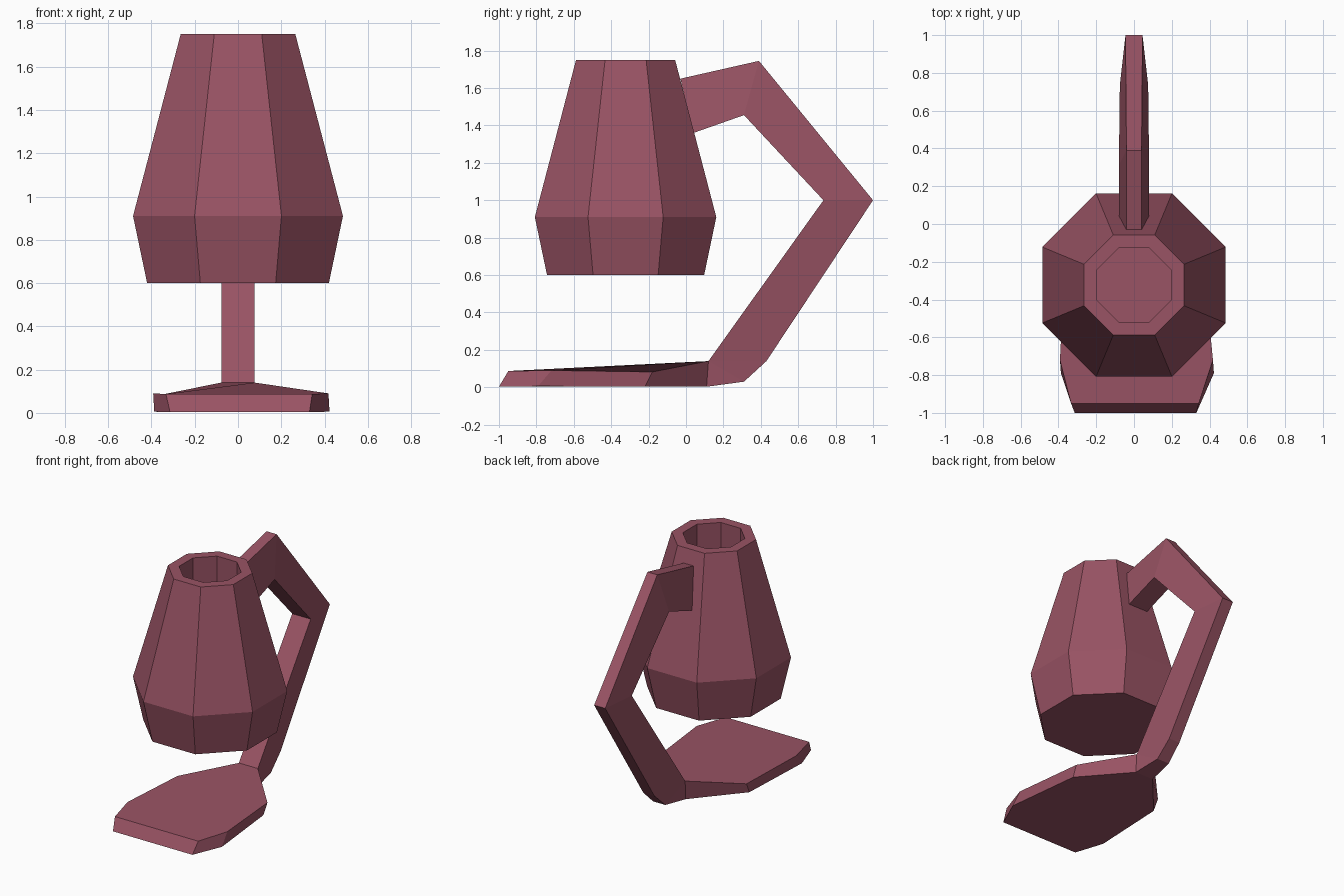
import bpy, bmesh, math

if "Cube" in bpy.data.objects:
    bpy.data.objects.remove(bpy.data.objects["Cube"])

mat = bpy.data.materials.new("dusty maroon")
mat.diffuse_color = (0.32, 0.087, 0.128, 1)
mat.use_nodes = True
mat.node_tree.nodes["Principled BSDF"].inputs["Base Color"].default_value = mat.diffuse_color


def loft(name, rings, cap_first=True, cap_last=True):
    """Skin a list of equal-length point rings into one flat-shaded object."""
    bm = bmesh.new()
    loops = [[bm.verts.new(p) for p in ring] for ring in rings]
    n = len(loops[0])
    for a, b in zip(loops, loops[1:]):
        for i in range(n):
            j = (i + 1) % n
            bm.faces.new((a[i], a[j], b[j], b[i]))
    if cap_first:
        bm.faces.new(loops[0][::-1])
    if cap_last:
        bm.faces.new(loops[-1])
    bmesh.ops.remove_doubles(bm, verts=bm.verts, dist=0.0005)
    bmesh.ops.recalc_face_normals(bm, faces=bm.faces)
    me = bpy.data.meshes.new(name)
    bm.to_mesh(me)
    bm.free()
    me.materials.append(mat)
    ob = bpy.data.objects.new(name, me)
    bpy.context.collection.objects.link(ob)
    return ob


# Octagonal vessel with a hollow, (height, flat-to-centre radius)
def octagon(z, apothem, cy=-0.323):
    r = apothem / math.cos(math.pi / 8)
    angles = [math.pi / 8 + i * math.pi / 4 for i in range(8)]
    return [(r * math.cos(a), cy + r * math.sin(a), z) for a in angles]


loft("vessel", [octagon(z, a) for z, a in
                ((0.6, 0.42), (0.91, 0.485), (1.75, 0.265),
                 (1.75, 0.195), (0.7, 0.195))])


# Bent arm: each section is (inner y, z, half width), (outer y, z, half width)
sections = [
    ((0.04, 1.36, 0.08), (-0.03, 1.65, 0.04)),
    ((0.31, 1.455, 0.08), (0.39, 1.745, 0.04)),
    ((0.735, 1.0, 0.075), (1.0, 1.0, 0.045)),
    ((0.12, 0.14, 0.077), (0.43, 0.14, 0.045)),
    ((0.12, 0.14, 0.077), (0.31, 0.03, 0.05)),
    ((0.12, 0.14, 0.077), (0.11, 0.003, 0.075)),
]
loft("arm", [[(-a[2], a[0], a[1]), (a[2], a[0], a[1]),
              (b[2], b[0], b[1]), (-b[2], b[0], b[1])] for a, b in sections],
     cap_last=False)


# Foot plate: half outlines (half width, y, z) mirrored, slightly off centre
def outline(half):
    right = [(x + s, y, z) for x, y, z, s in half]
    left = [(-x + s, y, z) for x, y, z, s in reversed(half)]
    return right + left


bottom = [(0.322, -1.0, 0.003, 0.008), (0.405, -0.79, 0.006, 0.018),
          (0.36, -0.22, 0.004, 0.0), (0.075, 0.11, 0.003, 0.0)]
top = [(0.338, -0.95, 0.087, 0.005), (0.405, -0.72, 0.09, 0.013),
       (0.365, -0.18, 0.082, 0.0), (0.077, 0.12, 0.14, 0.0)]
loft("foot_plate", [outline(bottom), outline(top)])
